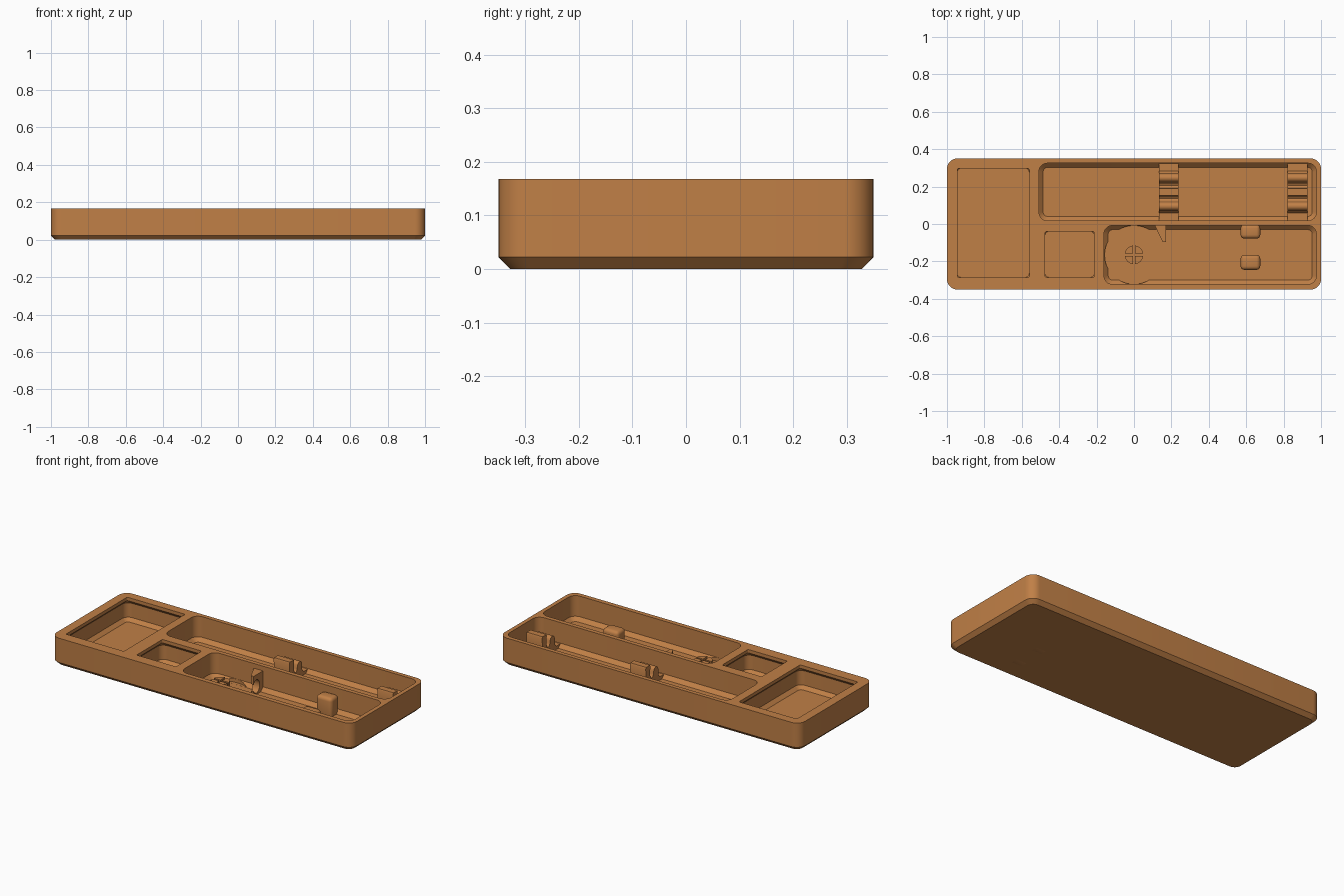
import bpy
import bmesh
from math import sin, cos, pi, radians
from mathutils import Vector

if "Cube" in bpy.data.objects:
    bpy.data.objects.remove(bpy.data.objects["Cube"], do_unlink=True)

mat = bpy.data.materials.new("warm_tan")
mat.use_nodes = True
COLOR = (0.53, 0.215, 0.062, 1)
mat.diffuse_color = COLOR
mat.node_tree.nodes["Principled BSDF"].inputs["Base Color"].default_value = COLOR

FLOOR, TOP, OVER = 0.022, 0.168, 0.2


def make(name, bm):
    bmesh.ops.recalc_face_normals(bm, faces=bm.faces)
    mesh = bpy.data.meshes.new(name)
    bm.to_mesh(mesh)
    bm.free()
    mesh.materials.append(mat)
    obj = bpy.data.objects.new(name, mesh)
    bpy.context.collection.objects.link(obj)
    return obj


def rounded_rect(x0, x1, y0, y1, r, steps=8):
    corners = [(x1 - r, y1 - r), (x0 + r, y1 - r), (x0 + r, y0 + r), (x1 - r, y0 + r)]
    return [(cx + r * cos(a), cy + r * sin(a))
            for i, (cx, cy) in enumerate(corners)
            for a in [(i + k / steps) * pi / 2 for k in range(steps + 1)]]


def loft(name, rect, levels):
    """Stack rounded rectangles; each level is (height, inset, corner radius)."""
    x0, x1, y0, y1 = rect
    bm = bmesh.new()
    rings = [[bm.verts.new((x, y, z)) for x, y in
              rounded_rect(x0 + d, x1 - d, y0 + d, y1 - d, r)] for z, d, r in levels]
    for low, high in zip(rings, rings[1:]):
        n = len(low)
        for i in range(n):
            j = (i + 1) % n
            bm.faces.new((low[i], low[j], high[j], high[i]))
    bm.faces.new(rings[0])
    bm.faces.new(rings[-1])
    return make(name, bm)


def prism(name, points, offset):
    bm = bmesh.new()
    face = bm.faces.new([bm.verts.new(p) for p in points])
    new = bmesh.ops.extrude_face_region(bm, geom=[face])["geom"]
    bmesh.ops.translate(bm, vec=Vector(offset),
                        verts=[v for v in new if isinstance(v, bmesh.types.BMVert)])
    return make(name, bm)


def box(name, x0, x1, y0, y1, z0, z1):
    return prism(name, [(x0, y0, z0), (x1, y0, z0), (x1, y1, z0), (x0, y1, z0)],
                 (0, 0, z1 - z0))


def cylinder(name, x, y, r, z0, z1, n=48):
    return prism(name, [(x + r * cos(2 * pi * k / n), y + r * sin(2 * pi * k / n), z0)
                        for k in range(n)], (0, 0, z1 - z0))


def bake(obj):
    graph = bpy.context.evaluated_depsgraph_get()
    mesh = bpy.data.meshes.new_from_object(obj.evaluated_get(graph))
    obj.modifiers.clear()
    obj.data = mesh


def cut(obj, cutters):
    for c in cutters:
        m = obj.modifiers.new("cut", 'BOOLEAN')
        m.operation, m.solver, m.object = 'DIFFERENCE', 'EXACT', c
        bake(obj)
        bpy.data.objects.remove(c, do_unlink=True)


def bevel(obj, width):
    m = obj.modifiers.new("round", 'BEVEL')
    m.width, m.segments = width, 4
    m.limit_method = 'ANGLE'
    bake(obj)


# Tray body with chamfered underside
tray = loft("tray", (-1, 1, -0.35, 0.35),
            [(0, 0.022, 0.04), (0.022, 0, 0.055), (TOP, 0, 0.055)])

# Two square wells, undercut below the lip
lip = [(FLOOR, 0, 0.02), (FLOOR + 0.02, -0.02, 0.04), (0.128, -0.02, 0.04),
       (0.148, 0, 0.008), (OVER, 0, 0.008)]
wells = [loft("large_well", (-0.945, -0.56, -0.285, 0.297), lip),
         loft("small_well", (-0.475, -0.213, -0.285, -0.04), lip)]

# Two long troughs with chamfered floors, and a round bay in the front one
chamfer = [(FLOOR, 0.022, 0.025), (FLOOR + 0.022, 0, 0.045), (OVER, 0, 0.045)]
wells += [loft("back_trough", (-0.508, 0.975, 0.018, 0.325), chamfer),
          loft("front_trough", (-0.16, 0.975, -0.322, -0.008), chamfer),
          cylinder("round_bay", 0, -0.165, 0.157, FLOOR + 0.0003, OVER, 64)]
cut(tray, wells)

# Split pin in the round bay
pin = cylinder("split_pin", 0, -0.165, 0.05, FLOOR - 0.005, 0.095)
cut(pin, [box("slot_a", -0.1, 0.1, -0.171, -0.159, 0.03, OVER),
          box("slot_b", -0.006, 0.006, -0.3, -0.05, 0.03, OVER)])

# Wedge shaped hook with a hollow underside
hook = prism("hook", [(0.11, -0.006, 0.015), (0.172, -0.006, 0.015),
                      (0.172, -0.096, 0.015), (0.153, -0.096, 0.015)], (0, 0, 0.125))
hollow = prism("hollow", [(0.05, -0.07 + 0.03 * cos(a), 0.07 + 0.04 * sin(a))
                          for a in [2 * pi * k / 24 for k in range(24)]], (0.2, 0, 0))
cut(hook, [hollow])

# Rounded clips in the front trough
for name, y0, y1, z in (("back_clip", -0.078, -0.003, 0.13),
                        ("front_clip", -0.245, -0.165, 0.105)):
    bevel(box(name, 0.57, 0.675, y0, y1, 0.0, z), 0.02)

# Twin groove cradles in the back trough, mirrored about their middle
MID = 0.171
half = [(0, 0.148), (0.018, 0.148), (0.022, 0.14)]
half += [(0.036 - 0.016 * cos(a), 0.09 - 0.025 * sin(a))
         for a in [pi * k / 8 for k in range(9)]]
half += [(0.076 - 0.022 * cos(a), 0.095 + 0.022 * sin(a))
         for a in [pi * k / 8 for k in range(9)]]
half += [(0.098, 0.06), (0.112, 0.042), (0.153, 0.042), (0.153, 0.015)]
profile = half + [(-y, z) for y, z in reversed(half[1:])]
for name, x0, x1 in (("middle_cradle", 0.133, 0.238), ("end_cradle", 0.822, 0.927)):
    prism(name, [(x0, MID + y, z) for y, z in profile], (x1 - x0, 0, 0))

# Smooth curved walls, keep edges crisp
bpy.ops.object.select_all(action='DESELECT')
for obj in bpy.context.collection.objects:
    if obj.type == 'MESH':
        obj.select_set(True)
        bpy.context.view_layer.objects.active = obj
bpy.ops.object.shade_smooth_by_angle(angle=radians(30))
